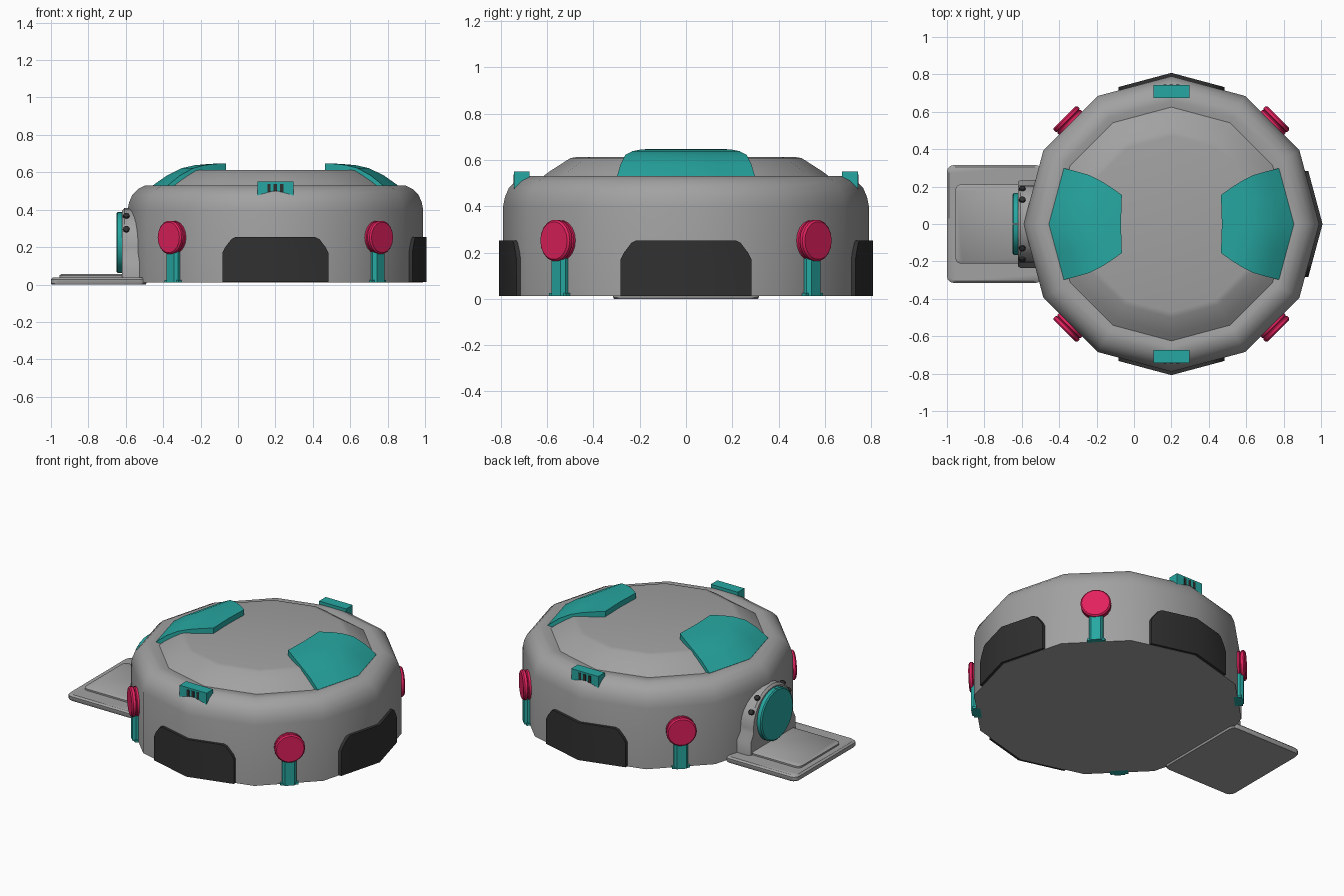
import bpy, bmesh, math
from mathutils import Matrix, Vector

if "Cube" in bpy.data.objects:
    bpy.data.objects.remove(bpy.data.objects["Cube"])

CENTRE = Matrix.Translation((0.2, 0, 0))
T15 = math.tan(math.radians(15))


def material(name, rgb):
    m = bpy.data.materials.new(name)
    m.diffuse_color = (*rgb, 1)
    m.use_nodes = True
    m.node_tree.nodes["Principled BSDF"].inputs["Base Color"].default_value = m.diffuse_color
    return m


GREY = material("grey", (0.36, 0.36, 0.36))
TEAL = material("teal", (0.02, 0.39, 0.36))
PINK = material("pink", (0.75, 0.015, 0.11))
BLACK = material("black", (0.03, 0.03, 0.03))


def finish(name, bm, mat, angle=0, sharp=38):
    """Parts are drawn in a frame where +x points outward, then turned about the hull axis."""
    bmesh.ops.recalc_face_normals(bm, faces=bm.faces)
    bm.transform(CENTRE @ Matrix.Rotation(math.radians(angle), 4, 'Z'))
    me = bpy.data.meshes.new(name)
    bm.to_mesh(me)
    bm.free()
    for p in me.polygons:
        p.use_smooth = True
    me.set_sharp_from_angle(angle=math.radians(sharp))
    me.materials.append(mat)
    ob = bpy.data.objects.new(name, me)
    bpy.context.collection.objects.link(ob)
    return ob


def loft(name, rings, mat, angle=0, sharp=38):
    """Bridge rings of equal point count and cap both ends."""
    bm = bmesh.new()
    vs = [[bm.verts.new(p) for p in ring] for ring in rings]
    n = len(vs[0])
    for a, b in zip(vs, vs[1:]):
        for i in range(n):
            j = (i + 1) % n
            bm.faces.new((a[i], a[j], b[j], b[i]))
    bm.faces.new(vs[0])
    bm.faces.new(vs[-1])
    return finish(name, bm, mat, angle, sharp)


def circle(r, n, start=0.0, sweep=360.0, closed=True):
    k = n if closed else n - 1
    return [(r * math.cos(math.radians(start + sweep * i / k)),
             r * math.sin(math.radians(start + sweep * i / k))) for i in range(n)]


def round_rect(x0, x1, y, c):
    pts = []
    for cx, cy, s in ((x1 - c, y - c, 0), (x0 + c, y - c, 90), (x0 + c, c - y, 180), (x1 - c, c - y, 270)):
        pts += [(cx + px, cy + py) for px, py in circle(c, 4, s, 90, False)]
    return pts


# Twelve-sided hull with rounded shoulder, shallow groove and raised roof
profile = [(.79, .012), (.79, .40), (.782, .44), (.765, .48), (.735, .51), (.695, .53),
           (.66, .53), (.625, .524), (.59, .55), (.50, .608), (.47, .613)]
loft("hull", [[(x, y, z) for x, y in circle(r, 12)] for r, z in profile], GREY)

# Black wraparound panels on three sides
half = [(0, .013), (.283, .013), (.283, .17), (.268, .20), (.235, .243), (.215, .253), (0, .253)]
for label, ang in (("front", -90), ("right", 0), ("back", 90)):
    bm = bmesh.new()
    for s in (1, -1):
        out = [bm.verts.new((.808 - t * T15, s * t, z)) for t, z in half]
        inn = [bm.verts.new((.77 - t * T15, s * t, z)) for t, z in half]
        bm.faces.new(out)
        bm.faces.new(inn)
        for i in range(len(half) - 1):
            bm.faces.new((out[i], out[i + 1], inn[i + 1], inn[i]))
    bmesh.ops.remove_doubles(bm, verts=bm.verts, dist=1e-5)
    finish(label + "_dark_panel", bm, BLACK, ang)

# Pink round lamps on teal posts at the four corners
for k, ang in enumerate((45, 135, 225, 315)):
    loft(f"lamp_{k}", [[(x, y, z + .252) for y, z in circle(r, 18)]
                       for x, r in ((.74, .088), (.775, .088), (.78, .082), (.785, .09), (.80, .09), (.808, .082))],
         PINK, ang)
    post = [(.74, -.042), (.778, -.042), (.795, -.028), (.795, .028), (.778, .042), (.74, .042)]
    loft(f"lamp_post_{k}", [[(x, y, z) for x, y in post] for z in (.012, .2)], TEAL, ang)
    foot = [(.74, -.053), (.785, -.053), (.785, .053), (.74, .053)]
    loft(f"lamp_foot_{k}", [[(x, y, z) for x, y in foot] for z in (.012, .025)], TEAL, ang)

# Teal roof plates, left and right: rows of (middle radius, corner radius, half width, height)
rows = [(.655, .575, .298, .53), (.58, .51, .282, .583), (.50, .44, .262, .622),
        (.43, .38, .232, .638), (.35, .325, .198, .645), (.27, .265, .155, .648)]
for label, ang in (("right", 0), ("left", 180)):
    bm = bmesh.new()
    top, low = [], []
    for rm, rc, w, z in rows:
        pts = [(rm + (rc - rm) * abs(u), u * w, z) for u in (-1, -.5, 0, .5, 1)]
        top.append([bm.verts.new(p) for p in pts])
        low.append([bm.verts.new((x, y, h - .045)) for x, y, h in pts])
    for a in range(len(rows) - 1):
        for b in range(4):
            for g in (top, low):
                bm.faces.new((g[a][b], g[a + 1][b], g[a + 1][b + 1], g[a][b + 1]))
        for b in (0, 4):
            bm.faces.new((top[a][b], top[a + 1][b], low[a + 1][b], low[a][b]))
    for a in (0, -1):
        for b in range(4):
            bm.faces.new((top[a][b], top[a][b + 1], low[a][b + 1], low[a][b]))
    finish(label + "_roof_plate", bm, TEAL, ang)

# Teal vent boxes on the front and back shoulder, each with three dark slots
box = [(-.096, .474), (0, .49), (.096, .474), (.096, .55), (-.096, .55)]
for label, ang in (("front", -90), ("back", 90)):
    loft(label + "_vent_box", [[(x, y, z) for y, z in box] for x in (.675, .742)], TEAL, ang)
    for k in (-1, 0, 1):
        slot = [(k * .034 - .009, .495), (k * .034 + .009, .495), (k * .034 + .009, .538), (k * .034 - .009, .538)]
        loft(f"{label}_vent_slot_{k + 1}", [[(x, y, z) for y, z in slot] for x in (.738, .745)], BLACK, ang)

# Entry ramp with raised inner plate
loft("ramp", [[(x, y, z) for x, y in round_rect(.69 + d, 1.2 - d, .315 - d, .035)]
              for d, z in ((.004, 0), (0, .006), (0, .028), (.01, .038))], GREY, 180)
loft("ramp_plate", [[(x, y, z) for x, y in round_rect(.74 + d, 1.155 - d, .212 - d, .03)]
                    for d, z in ((0, .03), (0, .048), (.008, .055))], GREY, 180)

# Arched door frame
arch = [(.235, .03), (.235, .12), (.208, .17)]
arch += [(y, z + .2) for y, z in circle(.208, 15, 0, 180, False)]
arch += [(-.208, .17), (-.235, .12), (-.235, .03)]
loft("door_frame", [[(x, y * s, .03 + (z - .03) * s) for y, z in arch]
                    for x, s in ((.70, 1), (.808, 1), (.82, .965))], GREY, 180)

# Round door in two halves
for label, s in (("left", 1), ("right", -1)):
    loft(label + "_door_half", [[(x, s * (y + .0015), z + .225) for y, z in circle(r, 15, -90, 180, False)]
                                for x, r in ((.80, .163), (.843, .163), (.85, .155))], TEAL, 180)

# Dark studs on the rim of the door frame
for k, a in enumerate((27, 52, 128, 153)):
    c, s = math.cos(math.radians(a)), math.sin(math.radians(a))
    loft(f"door_stud_{k}", [[(.797 + u, r * c - v * s, .2 + r * s + v * c) for u, v in circle(w, 10)]
                            for r, w in ((.2, .017), (.218, .017), (.223, .01))], BLACK, 180)
